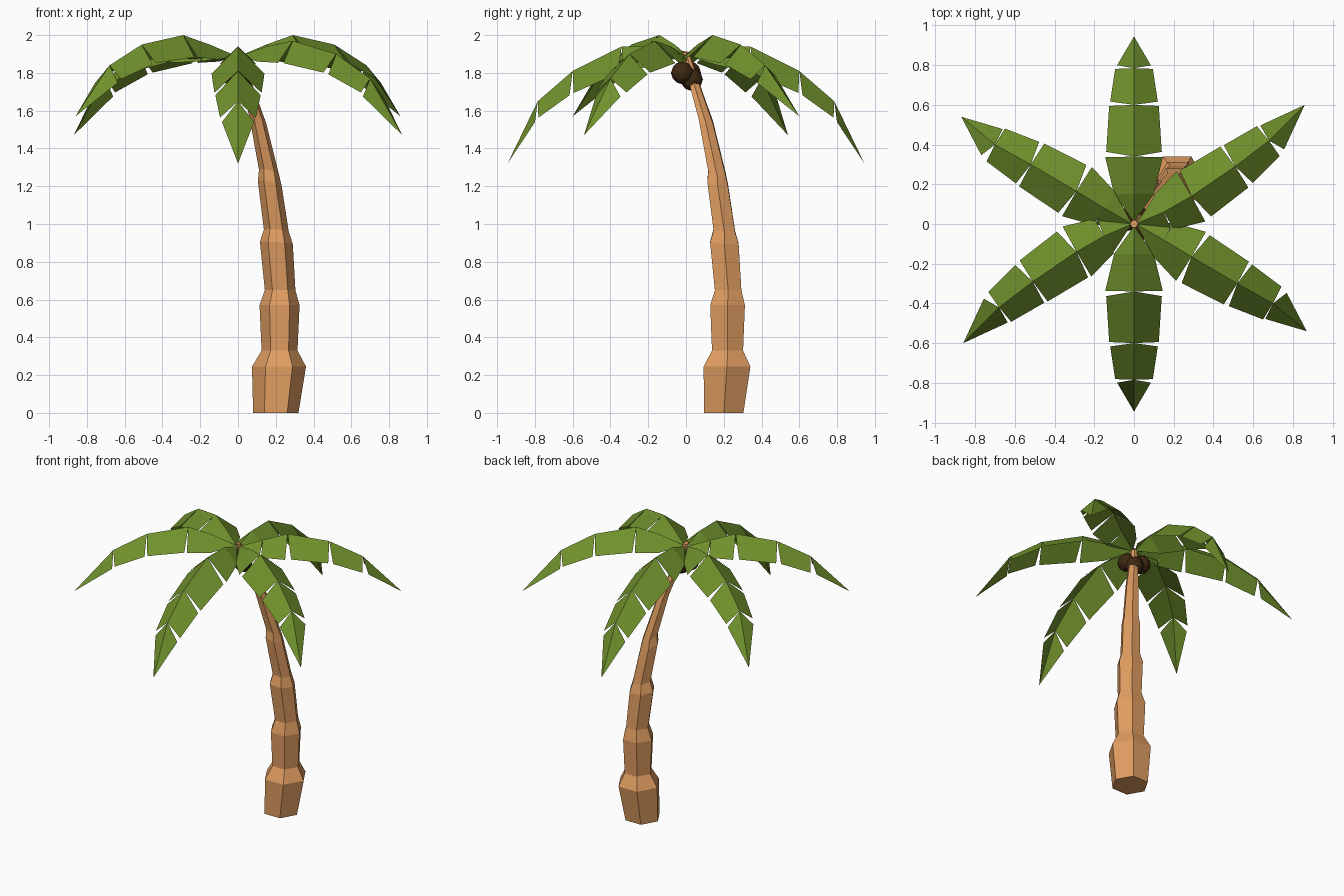
import bpy, bmesh, math
from mathutils import Vector, Matrix

if "Cube" in bpy.data.objects:
    bpy.data.objects.remove(bpy.data.objects["Cube"])


def material(name, rgb):
    m = bpy.data.materials.new(name)
    m.diffuse_color = (*rgb, 1)
    m.use_nodes = True
    m.node_tree.nodes["Principled BSDF"].inputs["Base Color"].default_value = m.diffuse_color
    return m


bark = material("bark", (0.75, 0.34, 0.12))
leaf = material("leaf", (0.16, 0.28, 0.025))
shell = material("shell", (0.05, 0.022, 0.006))


def finish(bm, name, mat):
    me = bpy.data.meshes.new(name)
    bm.to_mesh(me)
    bm.free()
    me.materials.append(mat)
    ob = bpy.data.objects.new(name, me)
    bpy.context.collection.objects.link(ob)
    return ob


# Trunk: hexagonal rings (x/y centre, z, radius, tilt) lofted along a bend
rings = [
    (0.20, 0.00, 0.12, 0), (0.217, 0.245, 0.143, 0),
    (0.22, 0.33, 0.095, 0), (0.22, 0.57, 0.106, 0),
    (0.223, 0.65, 0.081, 0), (0.203, 0.90, 0.087, 0.06),
    (0.203, 0.965, 0.066, 0.1), (0.168, 1.215, 0.063, 0.2),
    (0.165, 1.27, 0.054, 0.3), (0.105, 1.55, 0.044, 0.35),
    (0.055, 1.71, 0.035, 0.35), (0.0, 1.91, 0.02, 0.2),
]
bm = bmesh.new()
loops = []
for c, z, r, k in rings:
    loop = []
    for i in range(6):
        dx, dy = r * math.cos(i * math.pi / 3), r * math.sin(i * math.pi / 3)
        loop.append(bm.verts.new((c + dx, c + dy, z - k * (dx + dy))))
    loops.append(loop)
for a, b in zip(loops, loops[1:]):
    for i in range(6):
        j = (i + 1) % 6
        bm.faces.new((a[i], a[j], b[j], b[i]))
bm.faces.new(loops[0][::-1])
bm.faces.new(loops[-1])
finish(bm, "trunk", bark)

# Coconuts clustered under the crown
for i, p in enumerate([(0.045, -0.02, 1.80), (-0.045, 0.02, 1.80), (0.02, 0.03, 1.765)]):
    bm = bmesh.new()
    bmesh.ops.create_icosphere(bm, subdivisions=2, radius=0.06, matrix=Matrix.Translation(p))
    finish(bm, f"coconut_{i + 1}", shell)


# Frond: roof-shaped leaf panels along a ridge, split by V-shaped notches
def frond(name, ridge, drop, turn):
    pts = [Vector(p) for p in ridge]
    widths = [(0.0, 0.10), (0.10, 0.145), (0.14, 0.125), (0.12, 0.095), (0.085, 0.0)]
    bm = bmesh.new()
    for i, (a, b) in enumerate(zip(pts, pts[1:])):
        d = b - a
        side = Vector((-d.y, d.x, 0)).normalized()
        t0 = 0.09 if i > 1 else 0
        for s in (1, -1):
            def edge(t, w):
                return a.lerp(b, t) + side * s * w - Vector((0, 0, drop * w))
            w0, w1 = widths[i]
            corners = [a, b]
            if w1:
                corners.append(edge(0.98 if i else 1, w1))
            if w0:
                corners.append(edge(t0, w0))
            vs = [bm.verts.new(p) for p in corners]
            if s < 0:
                vs.reverse()
            bm.faces.new(vs)
    bmesh.ops.remove_doubles(bm, verts=bm.verts, dist=0.001)
    bmesh.ops.triangulate(bm, faces=bm.faces)
    bm.transform(Matrix.Rotation(turn, 4, 'Z'))
    finish(bm, name, leaf)


# Three frond shapes, each repeated half a turn around the crown
shapes = {
    "high": ([(0.01, 0, 1.89), (0.15, 0.06, 1.95), (0.29, 0.14, 2.0),
              (0.51, 0.29, 1.95), (0.68, 0.42, 1.84), (0.86, 0.60, 1.57)], 0.8),
    "middle": ([(0.01, 0, 1.89), (0.15, -0.08, 1.94), (0.29, -0.165, 1.97),
                (0.52, -0.30, 1.90), (0.70, -0.40, 1.77), (0.87, -0.54, 1.47)], 0.8),
    "low": ([(0, -0.01, 1.89), (0, -0.15, 1.94), (0, -0.34, 1.94),
             (0, -0.60, 1.81), (0, -0.785, 1.65), (0, -0.945, 1.32)], 0.95),
}
for name, (ridge, drop) in shapes.items():
    for k in range(2):
        frond(f"{name}_frond_{k + 1}", ridge, drop, k * math.pi)
